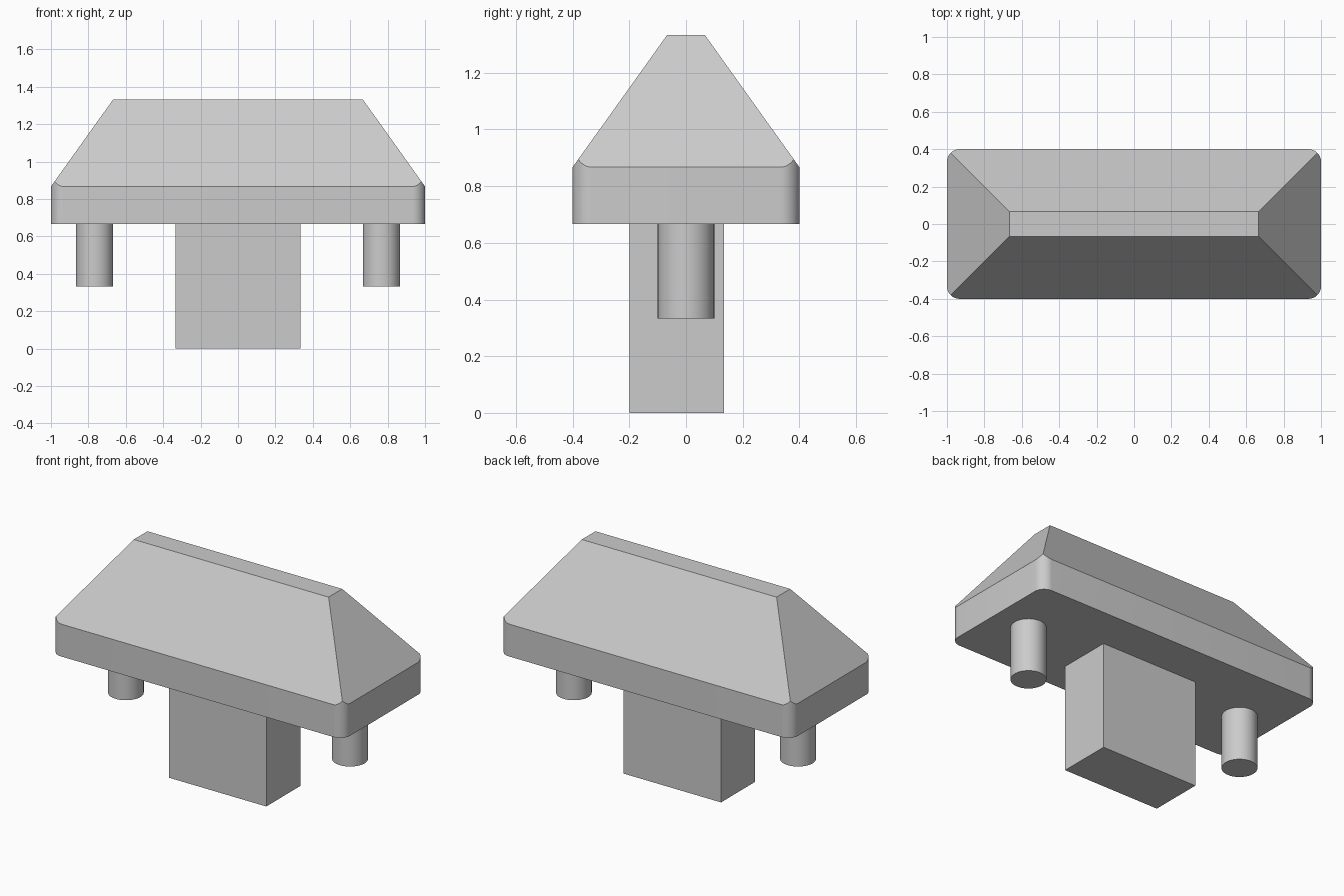
import bpy, bmesh, math
from mathutils import Vector

cube = bpy.data.objects.get("Cube")
if cube:
    bpy.data.objects.remove(cube, do_unlink=True)

grey = bpy.data.materials.new("light grey")
grey.use_nodes = True
COLOUR = (0.6, 0.6, 0.6, 1)
grey.diffuse_color = COLOUR
grey.node_tree.nodes["Principled BSDF"].inputs["Base Color"].default_value = COLOUR

BASE = 2 / 3      # underside of the body
RIM = 0.867       # top of the straight rim
TOP = 4 / 3       # flat ridge


def finish(obj):
    obj.data.materials.append(grey)
    bpy.ops.object.select_all(action="DESELECT")
    obj.select_set(True)
    bpy.context.view_layer.objects.active = obj
    bpy.ops.object.shade_smooth_by_angle(angle=math.radians(30))


def from_bmesh(name, bm):
    bmesh.ops.recalc_face_normals(bm, faces=bm.faces[:])
    mesh = bpy.data.meshes.new(name)
    bm.to_mesh(mesh)
    bm.free()
    obj = bpy.data.objects.new(name, mesh)
    bpy.context.collection.objects.link(obj)
    finish(obj)


def rounded_rectangle(hx, hy, r, steps):
    points = []
    for corner, (sx, sy) in enumerate([(1, 1), (-1, 1), (-1, -1), (1, -1)]):
        for i in range(steps + 1):
            a = math.pi / 2 * (corner + i / steps)
            points.append((sx * (hx - r) + r * math.cos(a),
                           sy * (hy - r) + r * math.sin(a)))
    return points


# Body: rounded prism, with four slopes cut up to the ridge
bm = bmesh.new()
outline = [bm.verts.new((x, y, BASE))
           for x, y in rounded_rectangle(1, 0.4, 0.067, 12)]
floor = bm.faces.new(outline)
lid = bmesh.ops.extrude_face_region(bm, geom=[floor], use_keep_orig=True)
bmesh.ops.translate(bm, vec=(0, 0, TOP - BASE),
                    verts=[v for v in lid["geom"] if isinstance(v, bmesh.types.BMVert)])
for dx, dy, reach in [(1, 0, 1), (-1, 0, 1), (0, 1, 0.4), (0, -1, 0.4)]:
    rise, run = TOP - RIM, 1 / 3
    cut = bmesh.ops.bisect_plane(
        bm, geom=bm.verts[:] + bm.edges[:] + bm.faces[:], dist=1e-5,
        plane_co=(dx * reach, dy * reach, RIM),
        plane_no=Vector((dx * rise, dy * rise, run)).normalized(), clear_outer=True)
    rim_edges = [e for e in cut["geom_cut"]
                 if isinstance(e, bmesh.types.BMEdge) and e.is_boundary]
    bmesh.ops.contextual_create(bm, geom=rim_edges)
from_bmesh("sloped_body", bm)

# Central block, set slightly toward the front
bpy.ops.mesh.primitive_cube_add(size=1, location=(0, -0.033, BASE / 2))
block = bpy.context.object
block.name = "centre_block"
block.scale = (2 / 3, 1 / 3, BASE)
bpy.ops.object.transform_apply(location=False, rotation=False, scale=True)
finish(block)

# Pair of round pegs
for side, x in (("left", 0.767), ("right", -0.767)):
    bpy.ops.mesh.primitive_cylinder_add(vertices=48, radius=0.1, depth=1 / 3,
                                        location=(x, 0, 0.5))
    peg = bpy.context.object
    peg.name = side + "_peg"
    finish(peg)
